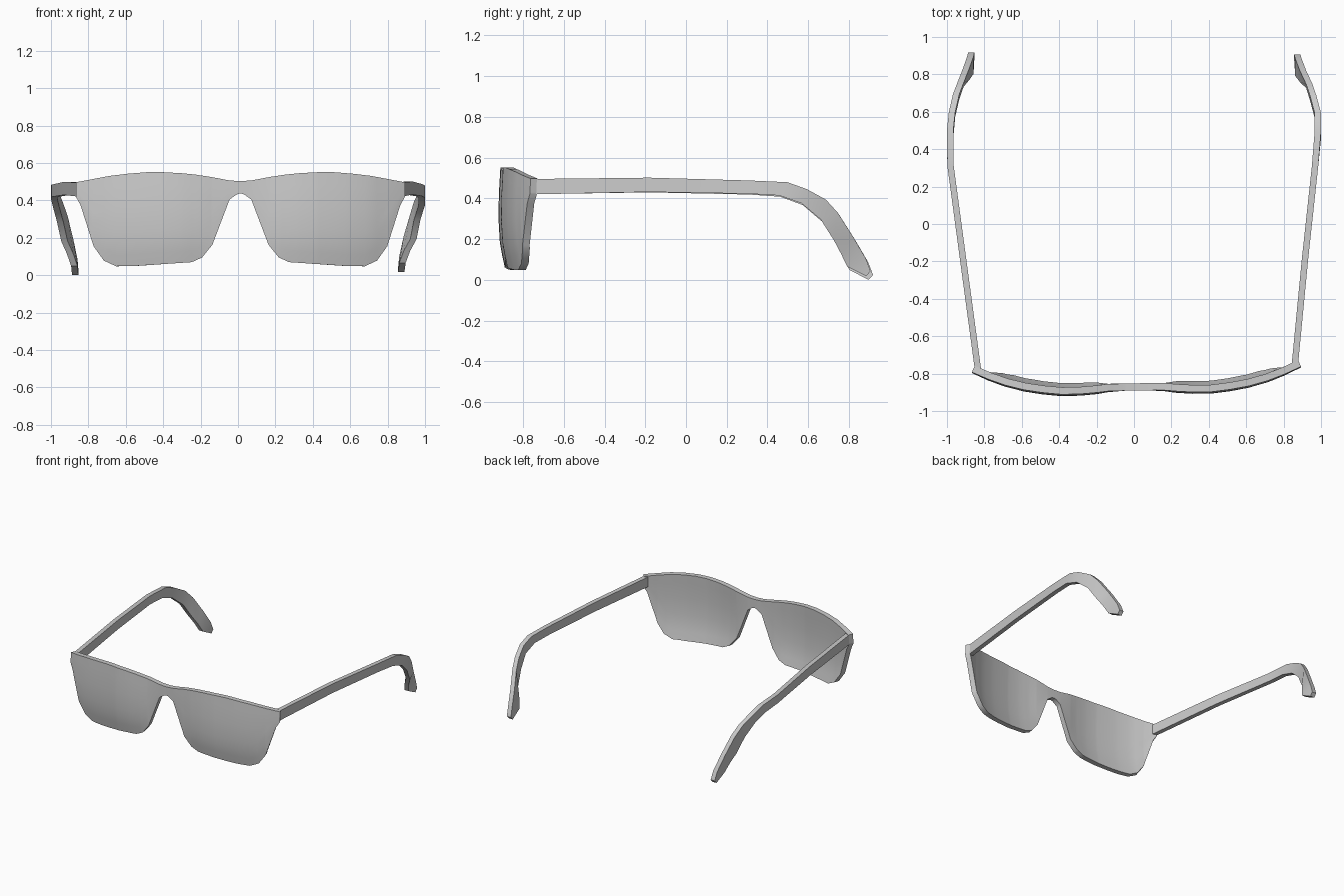
import bpy, bmesh

if "Cube" in bpy.data.objects:
    bpy.data.objects.remove(bpy.data.objects["Cube"])


def lerp(table, t):
    for (a, va), (b, vb) in zip(table, table[1:]):
        if t <= b:
            return va + (vb - va) * (t - a) / (b - a)
    return table[-1][1]


def make_object(name, bm, angle):
    bmesh.ops.recalc_face_normals(bm, faces=bm.faces[:])
    mesh = bpy.data.meshes.new(name)
    bm.to_mesh(mesh)
    bm.free()
    ob = bpy.data.objects.new(name, mesh)
    bpy.context.collection.objects.link(ob)
    bpy.ops.object.select_all(action='DESELECT')
    ob.select_set(True)
    bpy.context.view_layer.objects.active = ob
    bpy.ops.object.shade_smooth_by_angle(angle=angle)
    return ob


# Half profiles of the front, by distance from the bridge
TOP = [(0, .503), (.06, .507), (.16, .526), (.24, .538), (.32, .546),
       (.42, .551), (.5, .551), (.6, .543), (.7, .531), (.88, .497)]
BOTTOM = [(0, .438), (.02, .432), (.058, .405), (.15, .163), (.205, .095),
          (.26, .07), (.56, .05), (.665, .048), (.73, .078), (.785, .155),
          (.855, .375), (.88, .42)]
DEPTH = [(0, -.89), (.15, -.89), (.22, -.897), (.3, -.903), (.4, -.904),
         (.5, -.893), (.6, -.876), (.7, -.849), (.79, -.815), (.88, -.774)]
SAG = [(.04, .026), (.1, .012), (.18, -.003), (.3, -.01), (.42, -.008), (.56, .0)]

# Front: one curved wrap-around plate with both lenses
half = sorted({u for tab in (TOP, BOTTOM, DEPTH) for u, _ in tab})
cols = [-u for u in reversed(half[1:])] + half
ROWS = 8
bm = bmesh.new()
front, back = [], []
for u in cols:
    a = abs(u)
    slope = (lerp(DEPTH, min(a + .03, .88)) - lerp(DEPTH, max(a - .03, 0))) \
        / (min(a + .03, .88) - max(a - .03, 0))
    n = (1 + slope * slope) ** .5
    shift = -.038 * slope / n * (1 if u > 0 else -1)
    x = u + .013
    f, b = [], []
    for r in range(ROWS + 1):
        z = lerp(BOTTOM, a) + (lerp(TOP, a) - lerp(BOTTOM, a)) * r / ROWS
        sag = lerp(SAG, z) * min(1, max(0, (a - .05) / .15))
        y = lerp(DEPTH, a) + sag + .017 * x
        f.append(bm.verts.new((x, y, z)))
        b.append(bm.verts.new((x + shift, y + .038 / n, z)))
    front.append(f)
    back.append(b)
for i in range(len(cols) - 1):
    for g in (front, back):
        for r in range(ROWS):
            bm.faces.new((g[i][r], g[i + 1][r], g[i + 1][r + 1], g[i][r + 1]))
    for r in (0, ROWS):
        bm.faces.new((front[i][r], front[i + 1][r], back[i + 1][r], back[i][r]))
for i in (0, -1):
    for r in range(ROWS):
        bm.faces.new((front[i][r], front[i][r + 1], back[i][r + 1], back[i][r]))
make_object("front_frame_and_lenses", bm, .6)

# Temple arm stations: top (y, z), bottom (y, z)
ARM = [(-.75, .495, -.75, .42), (-.18, .5, -.18, .43), (.31, .485, .31, .42),
       (.5, .475, .46, .41), (.595, .44, .57, .37), (.69, .387, .664, .29),
       (.75, .32, .73, .186), (.826, .2, .765, .12), (.89, .09, .797, .054),
       (.912, .03, .89, .006)]
# Outer x at each station
LEFT_X = [.852, .932, .998, 1.0, .99, .968, .945, .915, .892, .887]
RIGHT_X = [.878, .932, .985, 1.0, 1.0, .975, .955, .92, .896, .89]


def temple_arm(name, side, xs, start_y, dy, dz):
    bm = bmesh.new()
    rings = []
    for i, ((yt, zt, yb, zb), x) in enumerate(zip(ARM, xs)):
        t = i / (len(xs) - 1)
        if i == 0:
            yt = yb = start_y
        pts = [(x, yt, zt), (x - .034, yt, zt), (x - .034, yb, zb), (x, yb, zb)]
        rings.append([bm.verts.new((side * px, py + dy * t, pz + dz * t))
                      for px, py, pz in pts])
    for a, b in zip(rings, rings[1:]):
        for k in range(4):
            m = (k + 1) % 4
            bm.faces.new((a[k], a[m], b[m], b[k]))
    bm.faces.new(rings[0])
    bm.faces.new(rings[-1])
    make_object(name, bm, .5)


temple_arm("left_temple_arm", -1, LEFT_X, -.772, .006, -.006)
temple_arm("right_temple_arm", 1, RIGHT_X, -.742, -.006, .012)
